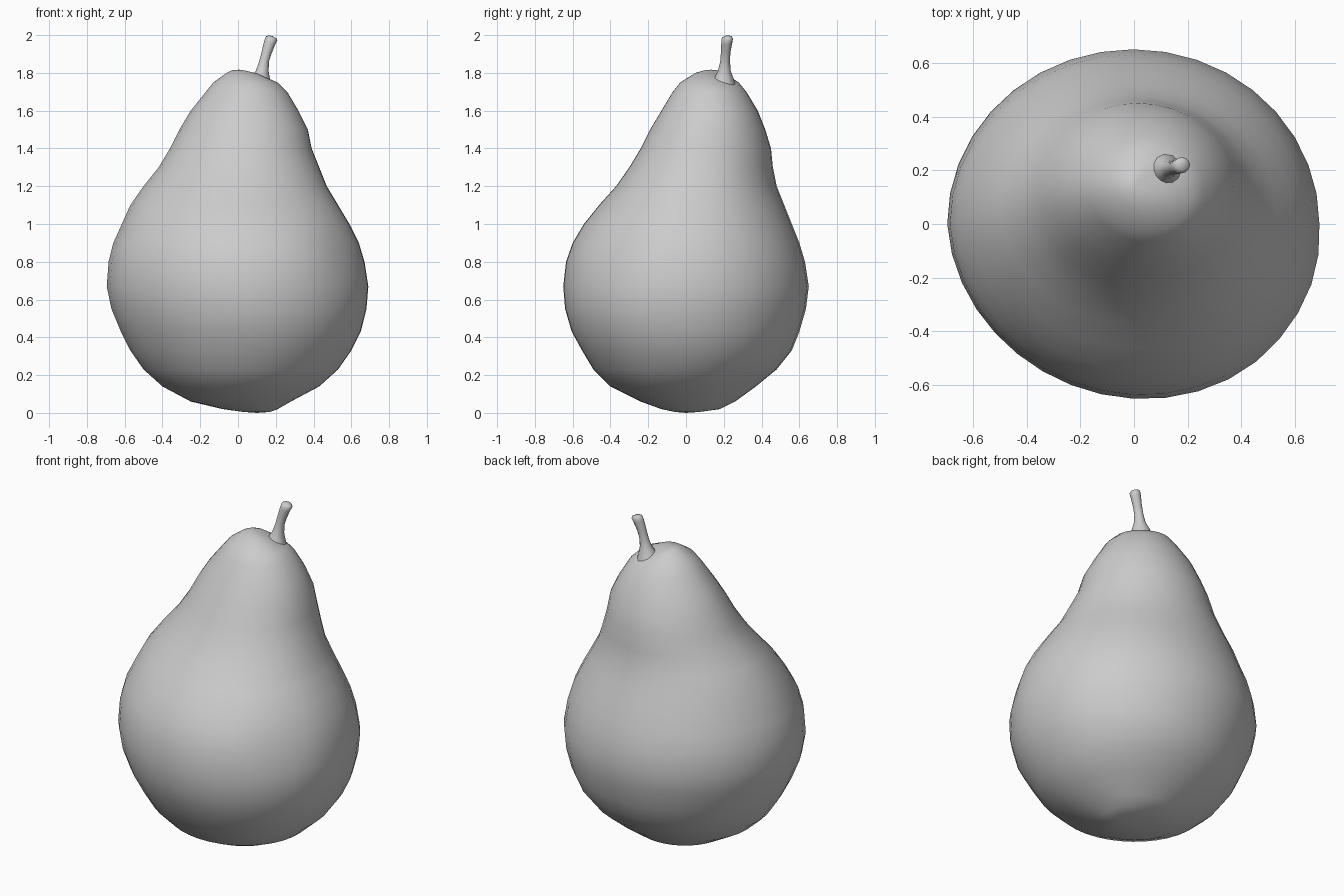
import bpy, bmesh
from math import sin, cos, pi, exp
from mathutils import Vector


def loft(name, rings, low, high, angle):
    """Skin closed rings of points and close both ends with a fan."""
    bm = bmesh.new()
    loops = [[bm.verts.new(p) for p in r] for r in rings]
    n = len(loops[0])
    for a, b in zip(loops, loops[1:]):
        for i in range(n):
            j = (i + 1) % n
            bm.faces.new((a[i], a[j], b[j], b[i]))
    for loop, tip in ((loops[0], low), (loops[-1], high)):
        v = bm.verts.new(tip)
        for i in range(n):
            bm.faces.new((loop[i], loop[(i + 1) % n], v))
    bmesh.ops.recalc_face_normals(bm, faces=bm.faces)
    mesh = bpy.data.meshes.new(name)
    bm.to_mesh(mesh)
    bm.free()
    ob = bpy.data.objects.new(name, mesh)
    bpy.context.collection.objects.link(ob)
    bpy.ops.object.select_all(action='DESELECT')
    ob.select_set(True)
    bpy.context.view_layer.objects.active = ob
    bpy.ops.object.shade_smooth_by_angle(angle=angle)
    return ob


# Body: height, left, right, front and back extents of each slice
slices = [
    (0.005, 0.03, 0.17, -0.06, 0.07), (0.02, -0.08, 0.21, -0.13, 0.18),
    (0.06, -0.25, 0.28, -0.24, 0.26), (0.14, -0.40, 0.43, -0.40, 0.37),
    (0.23, -0.50, 0.53, -0.49, 0.48), (0.33, -0.57, 0.60, -0.55, 0.56),
    (0.43, -0.62, 0.65, -0.605, 0.60), (0.55, -0.67, 0.68, -0.64, 0.635),
    (0.67, -0.695, 0.69, -0.65, 0.65), (0.80, -0.685, 0.67, -0.635, 0.63),
    (0.90, -0.66, 0.64, -0.60, 0.60), (1.00, -0.615, 0.59, -0.54, 0.56),
    (1.10, -0.57, 0.53, -0.46, 0.52), (1.20, -0.50, 0.47, -0.37, 0.48),
    (1.30, -0.42, 0.43, -0.30, 0.46), (1.40, -0.36, 0.39, -0.24, 0.45),
    (1.50, -0.31, 0.37, -0.19, 0.42), (1.60, -0.25, 0.32, -0.13, 0.38),
    (1.70, -0.17, 0.26, -0.07, 0.32), (1.75, -0.13, 0.21, -0.03, 0.28),
    (1.80, -0.06, 0.11, 0.05, 0.21), (1.815, -0.03, 0.04, 0.10, 0.17)]

bruise = Vector((0.55, -0.36, 0.85))
SIDES = 36
rings = []
for z, xl, xr, yf, yb in slices:
    ring = []
    for i in range(SIDES):
        t = 2 * pi * i / SIDES
        # slightly flattened front-left, fuller front-right
        k = 1 - 0.03 * sin(2 * t) * (sin(t) < 0)
        p = Vector(((xl + xr) / 2 + k * (xr - xl) / 2 * cos(t),
                    (yf + yb) / 2 + k * (yb - yf) / 2 * sin(t), z))
        # shallow bruise on the right, hollow around the stem
        d = (p - bruise).length
        p.xy *= 1 - 0.025 * exp(-(d / 0.15) ** 2)
        d = (p - Vector((0.12, 0.20, 1.80))).length
        p.z -= 0.02 * exp(-(d / 0.08) ** 2)
        ring.append(p)
    rings.append(ring)
loft("pear_body", rings, (0.10, 0.0, 0.0), (0.005, 0.135, 1.817), pi)

# Stem: leaning tube that flares at its foot and tip
stem_path = [(0.11, 0.195, 1.73, 0.07), (0.118, 0.20, 1.775, 0.050),
             (0.128, 0.203, 1.81, 0.034), (0.138, 0.207, 1.86, 0.026),
             (0.152, 0.21, 1.91, 0.025), (0.168, 0.216, 1.96, 0.029),
             (0.178, 0.219, 1.983, 0.030), (0.183, 0.221, 1.991, 0.021)]
stem = []
for x, y, z, r in stem_path:
    lean = -0.35 if z > 1.9 else 0
    stem.append([(x + r * cos(t), y + r * sin(t), z + lean * r * cos(t))
                 for t in (2 * pi * i / 12 for i in range(12))])
loft("stem", stem, (0.11, 0.195, 1.72), (0.182, 0.221, 1.995), pi / 3)
